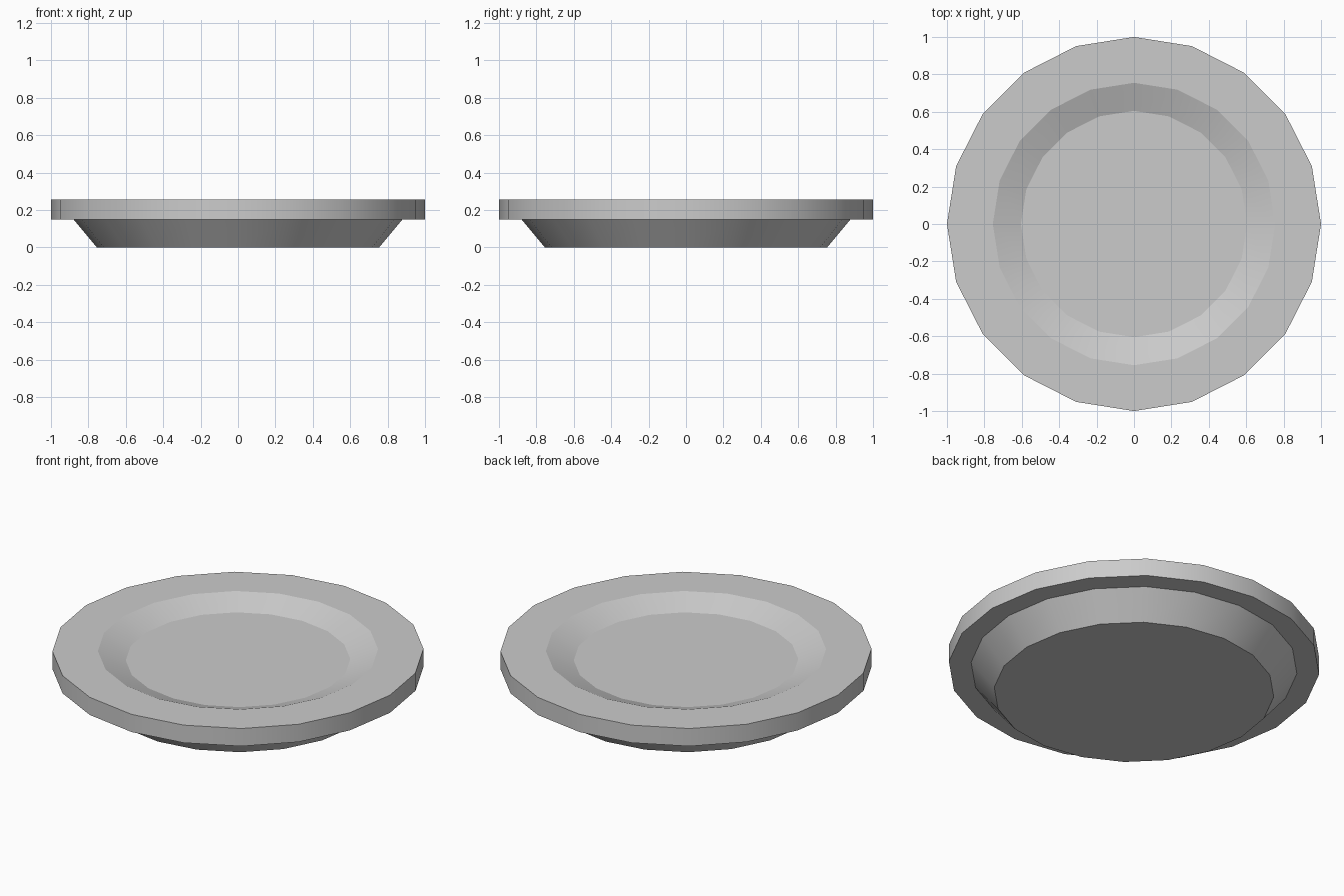
import bpy, bmesh, math

if "Cube" in bpy.data.objects:
    bpy.data.objects.remove(bpy.data.objects["Cube"])

SIDES = 20
# Plate profile (radius, height) from the underside edge to the inner floor edge
PROFILE = [(0.755, 0.0), (0.88, 0.15), (1.0, 0.15),
           (1.0, 0.255), (0.755, 0.255), (0.605, 0.198)]

bm = bmesh.new()
rings = [[bm.verts.new((r * math.cos(2 * math.pi * i / SIDES),
                        r * math.sin(2 * math.pi * i / SIDES), z))
          for i in range(SIDES)] for r, z in PROFILE]

# Bands between neighbouring rings, smooth around the plate
for lower, upper in zip(rings, rings[1:]):
    for i in range(SIDES):
        j = (i + 1) % SIDES
        bm.faces.new((lower[i], lower[j], upper[j], upper[i])).smooth = True

# Flat base and eating surface
bm.faces.new(rings[0][::-1])
bm.faces.new(rings[-1])

# Keep every profile corner crisp
for ring in rings:
    for i in range(SIDES):
        bm.edges.get((ring[i], ring[(i + 1) % SIDES])).smooth = False

bm.normal_update()
mesh = bpy.data.meshes.new("plate")
bm.to_mesh(mesh)
bm.free()
plate = bpy.data.objects.new("plate", mesh)
bpy.context.collection.objects.link(plate)
